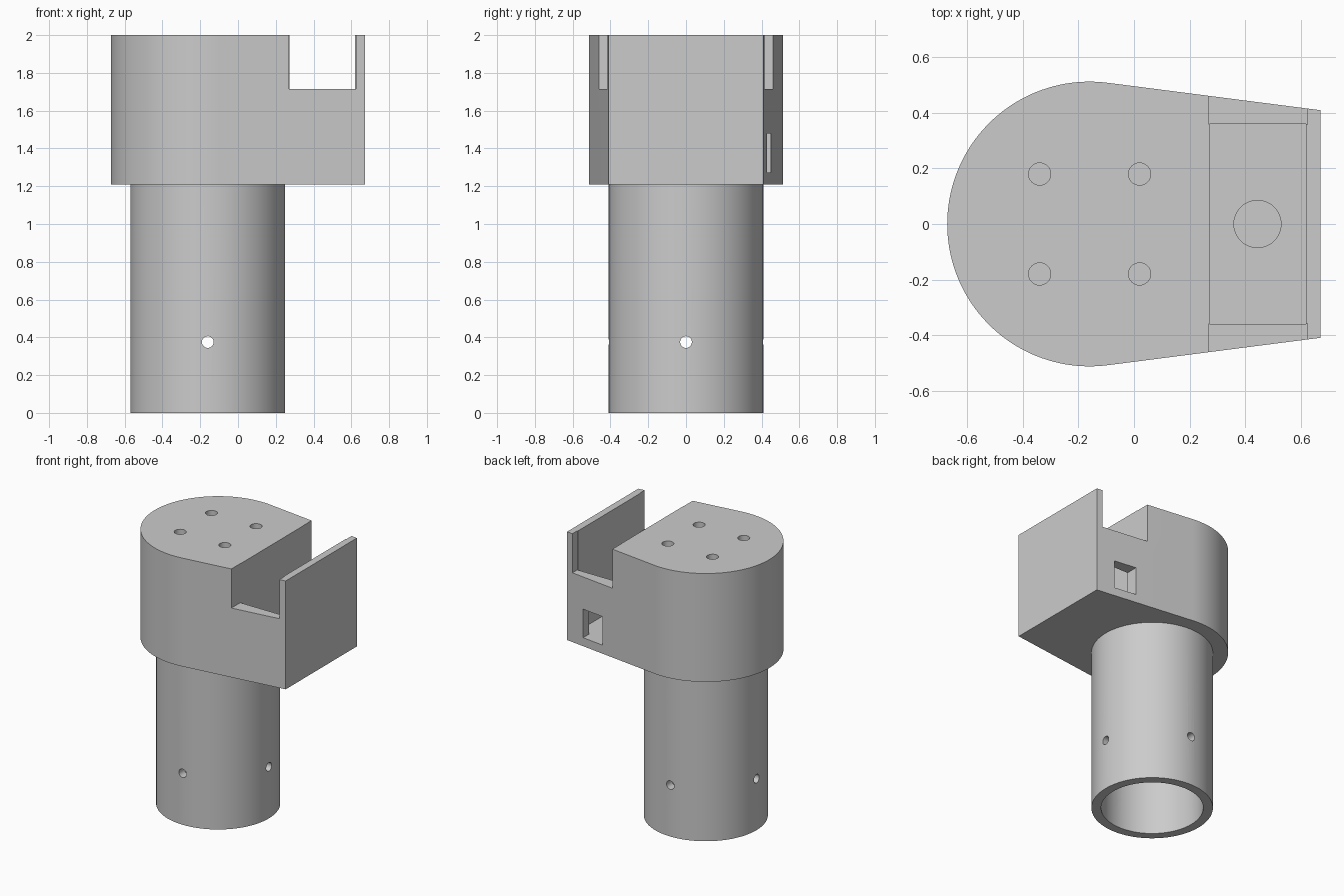
import bpy, bmesh, math
from mathutils import Matrix, Vector

cube = bpy.data.objects.get("Cube")
if cube:
    bpy.data.objects.remove(cube, do_unlink=True)

grey = bpy.data.materials.new("plain grey")
grey.use_nodes = True
colour = (0.6, 0.6, 0.6, 1)
grey.diffuse_color = colour
grey.node_tree.nodes["Principled BSDF"].inputs["Base Color"].default_value = colour

AXIS_X = -0.16          # centre line of the tube and the rounded head
BASE, TOP = 1.21, 2.0   # height range of the head


def make_object(name, bm):
    bmesh.ops.recalc_face_normals(bm, faces=bm.faces)
    mesh = bpy.data.meshes.new(name)
    bm.to_mesh(mesh)
    bm.free()
    obj = bpy.data.objects.new(name, mesh)
    bpy.context.collection.objects.link(obj)
    mesh.materials.append(grey)
    return obj


def box(name, low, high):
    low, high = Vector(low), Vector(high)
    bm = bmesh.new()
    bmesh.ops.create_cube(bm, size=1, matrix=Matrix.Translation((low + high) / 2)
                          @ Matrix.Diagonal((*(high - low), 1)))
    return make_object(name, bm)


def cylinder(name, centre, radius, length, axis="Z", sides=96):
    turn = {"X": Matrix.Rotation(math.pi / 2, 4, "Y"),
            "Y": Matrix.Rotation(math.pi / 2, 4, "X"),
            "Z": Matrix.Identity(4)}[axis]
    bm = bmesh.new()
    bmesh.ops.create_cone(bm, cap_ends=True, segments=sides, radius1=radius,
                          radius2=radius, depth=length,
                          matrix=Matrix.Translation(centre) @ turn)
    return make_object(name, bm)


def cut(obj, cutters):
    bpy.context.view_layer.objects.active = obj
    for cutter in cutters:
        cutter.hide_render = True
        mod = obj.modifiers.new("cut", "BOOLEAN")
        mod.operation = "DIFFERENCE"
        mod.solver = "EXACT"
        mod.object = cutter
        bpy.ops.object.modifier_apply(modifier=mod.name)
        bpy.data.objects.remove(cutter, do_unlink=True)


# Head: round at the back, tapering along tangents to a flat end
radius, end_x, end_y = 0.513, 0.672, 0.41
reach = Vector((end_x - AXIS_X, end_y))
start = math.atan2(reach.y, reach.x) + math.acos(radius / reach.length)
steps = 80
outline = [(end_x, -end_y), (end_x, end_y)]
for i in range(steps + 1):
    a = start + (2 * math.pi - 2 * start) * i / steps
    outline.append((AXIS_X + radius * math.cos(a), radius * math.sin(a)))
bm = bmesh.new()
face = bm.faces.new([bm.verts.new((x, y, BASE)) for x, y in outline])
raised = bmesh.ops.extrude_face_region(bm, geom=[face])["geom"]
bmesh.ops.translate(bm, vec=(0, 0, TOP - BASE),
                    verts=[v for v in raised if isinstance(v, bmesh.types.BMVert)])
head = make_object("head", bm)

# Deep pocket, side notches, cable window and floor recess
cutters = [box("pocket", (0.272, -0.36, 1.27), (0.62, 0.36, 2.1)),
           box("window", (0.36, 0.3, 1.272), (0.53, 0.6, 1.48)),
           cylinder("floor_recess", (0.445, 0, 1.29), 0.085, 0.1, sides=48)]
for side in (-1, 1):
    ys = sorted((side * 0.359, side * 0.6))
    cutters.append(box("notch", (0.27, ys[0], 1.715), (0.625, ys[1], 2.1)))

# Four blind screw holes in the top
for dx in (-0.18, 0.18):
    for y in (-0.18, 0.18):
        cutters.append(cylinder("screw_hole", (AXIS_X + dx, y, TOP), 0.04, 0.5, sides=32))
cut(head, cutters)

# Hollow tube with cross-drilled pin holes
tube = cylinder("tube", (AXIS_X, 0, BASE / 2), 0.41, BASE)
cut(tube, [cylinder("bore", (AXIS_X, 0, BASE / 2), 0.345, BASE + 0.2)]
    + [cylinder("pin_hole", (AXIS_X, 0, 0.375), 0.031, 1.2, axis, 32) for axis in "XY"])

# Smooth the round walls, keep the edges sharp
for obj in (head, tube):
    bpy.ops.object.select_all(action="DESELECT")
    obj.select_set(True)
    bpy.context.view_layer.objects.active = obj
    bpy.ops.object.shade_smooth_by_angle(angle=math.radians(30))
